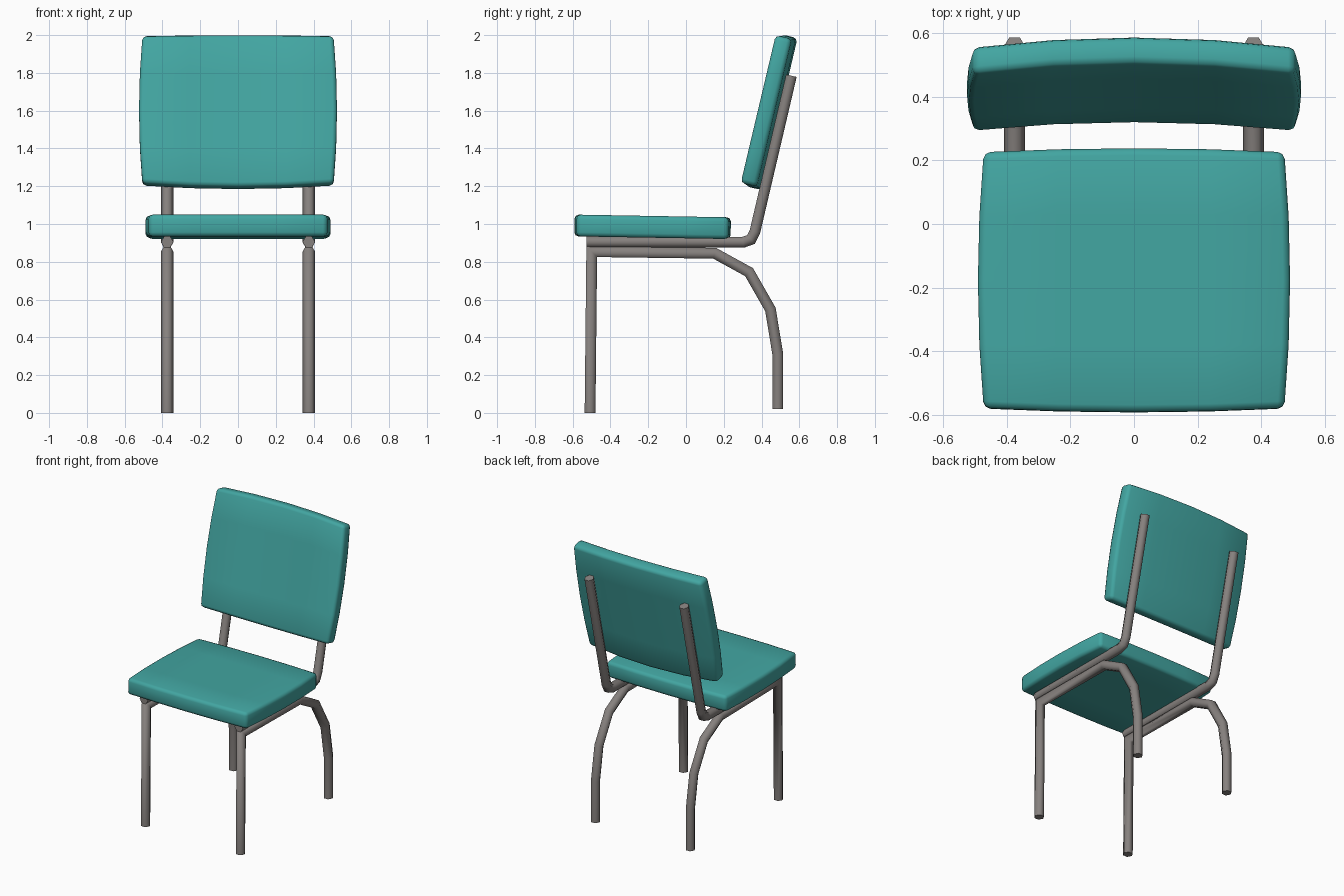
import bpy, bmesh, math
from mathutils import Vector, Matrix

if "Cube" in bpy.data.objects:
    bpy.data.objects.remove(bpy.data.objects["Cube"])


def material(name, rgb):
    m = bpy.data.materials.new(name)
    m.diffuse_color = (*rgb, 1)
    m.use_nodes = True
    m.node_tree.nodes["Principled BSDF"].inputs["Base Color"].default_value = m.diffuse_color
    return m


TEAL = material("teal vinyl", (0.055, 0.38, 0.36))
STEEL = material("grey metal", (0.24, 0.22, 0.21))


def finish(bm, name, mat, angle):
    bmesh.ops.recalc_face_normals(bm, faces=bm.faces)
    me = bpy.data.meshes.new(name)
    bm.to_mesh(me)
    bm.free()
    me.materials.append(mat)
    ob = bpy.data.objects.new(name, me)
    bpy.context.collection.objects.link(ob)
    bpy.ops.object.select_all(action='DESELECT')
    ob.select_set(True)
    bpy.context.view_layer.objects.active = ob
    bpy.ops.object.shade_smooth_by_angle(angle=math.radians(angle))
    return ob


def cushion(name, half_x, half_y, thick, bulge_x, bulge_y, bow, loc, tilt):
    """Rounded pad with bulging sides; bow lifts the left and right edges."""
    bm = bmesh.new()
    bmesh.ops.create_grid(bm, x_segments=4, y_segments=4, size=1)
    top = bmesh.ops.extrude_face_region(bm, geom=bm.faces[:])["geom"]
    top = {v for v in top if isinstance(v, bmesh.types.BMVert)}
    for v in bm.verts:
        a, b = v.co.x, v.co.y
        w = thick / 2 if v in top else -thick / 2
        v.co = (a * (half_x - bulge_x * b * b),
                b * (half_y - bulge_y * a * a), w + bow * a * a)
    bmesh.ops.recalc_face_normals(bm, faces=bm.faces)
    rim = [e for e in bm.edges if e.calc_face_angle(0) > 0.6]
    bmesh.ops.bevel(bm, geom=rim, offset=0.022, segments=2, profile=0.5,
                    affect='EDGES')
    bm.transform(Matrix.Translation(loc) @ Matrix.Rotation(math.radians(tilt), 4, 'X'))
    return finish(bm, name, TEAL, 50)


def tube(name, path, x=0.375, r=0.033, sides=6):
    """Six-sided pipe with mitred bends along a (y, z) path, mirrored in x."""
    pts = [Vector(p) for p in path]
    bm = bmesh.new()
    rings = []
    for i, p in enumerate(pts):
        d0 = (p - pts[i - 1]).normalized() if i else (pts[1] - p).normalized()
        d1 = (pts[i + 1] - p).normalized() if i < len(pts) - 1 else d0
        t = (d0 + d1).normalized()
        n = Vector((-t.y, t.x)) / t.dot(d0)
        ring = []
        for k in range(sides):
            a = 2 * math.pi * k / sides
            q = p + n * r * math.sin(a)
            ring.append(bm.verts.new((x + r * math.cos(a), q.x, q.y)))
        rings.append(ring)
    for a, b in zip(rings, rings[1:]):
        for k in range(sides):
            j = (k + 1) % sides
            bm.faces.new((a[k], a[j], b[j], b[k]))
    bm.faces.new(rings[0])
    bm.faces.new(rings[-1])
    ob = finish(bm, name, STEEL, 65)
    ob.modifiers.new("mirror", 'MIRROR')
    return ob


# Padded seat and backrest
cushion("seat", 0.49, 0.414, 0.115, 0.018, 0.012, 0.0, (0, -0.177, 0.985), -1)
cushion("backrest", 0.524, 0.413, 0.088, 0.018, 0.012, 0.03,
        (0, 0.4525, 1.592), 90 - 13.3)

# Front legs running under the seat into the curved rear legs
tube("leg_frame", [(-0.508, 0), (-0.499, 0.854), (0.152, 0.845), (0.334, 0.745),
                   (0.447, 0.547), (0.486, 0.31), (0.486, 0.02)])

# Seat rails bending up into the backrest posts
tube("seat_and_back_rail", [(-0.528, 0.905), (0.302, 0.903), (0.344, 0.918),
                            (0.365, 0.96), (0.558, 1.785)])
